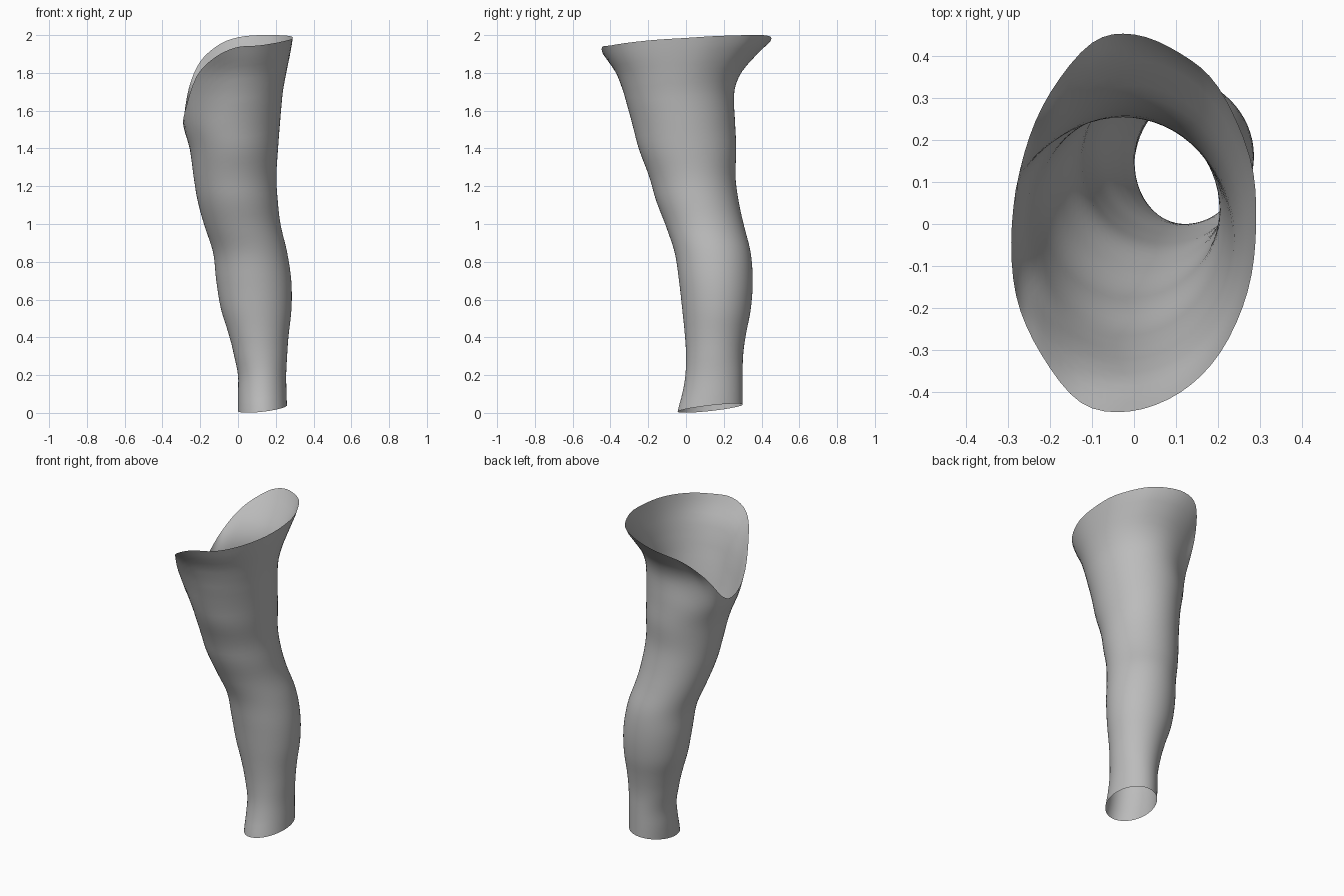
import bpy
import bmesh
from math import sin, cos, pi
from mathutils import Vector

cube = bpy.data.objects.get("Cube")
if cube:
    bpy.data.objects.remove(cube, do_unlink=True)

COLUMNS, ROWS = 64, 56
FLARE = 0.35  # height over which the wall turns out into the rim

# Leg cross-sections: height, x min, x max, y min, y max
SECTIONS = [Vector(s) for s in (
    (0, 0, .26, -.045, .3),
    (.1, 0, .257, -.02, .3),
    (.2, 0, .255, -.003, .3),
    (.3, -.02, .26, 0, .302),
    (.4, -.045, .267, -.005, .315),
    (.55, -.09, .283, -.02, .343),
    (.7, -.115, .282, -.037, .353),
    (.85, -.132, .26, -.06, .342),
    (1, -.18, .225, -.11, .305),
    (1.13, -.215, .21, -.16, .277),
    (1.25, -.235, .203, -.195, .262),
    (1.4, -.255, .212, -.25, .266),
    (1.53, -.287, .222, -.285, .26),
    (1.7, -.285, .237, -.33, .255),
    (1.8, -.285, .255, -.365, .29),
    (1.9, -.285, .275, -.42, .37),
    (2, -.29, .29, -.46, .45),
)]

# Slanted top rim, counter-clockwise from the +x side
RIM = [Vector(p) for p in (
    (.29, 0, 1.985), (.275, .16, 1.995), (.2, .325, 2), (.11, .405, 2),
    (0, .45, 1.988), (-.1, .43, 1.95), (-.2, .31, 1.86), (-.26, .17, 1.72),
    (-.29, 0, 1.54), (-.28, -.17, 1.6), (-.22, -.31, 1.78),
    (-.125, -.425, 1.88), (-.01, -.445, 1.935), (.11, -.4, 1.945),
    (.205, -.305, 1.96), (.27, -.16, 1.975),
)]


def spline(a, b, c, d, f):
    """Smooth curve from b to c."""
    return b + 0.5 * f * (c - a + f * (2 * a - 5 * b + 4 * c - d
                                       + f * (3 * (b - c) + d - a)))


def rim_point(turn):
    i = int(turn * len(RIM))
    f = turn * len(RIM) - i
    return spline(*(RIM[(i + k) % len(RIM)] for k in (-1, 0, 1, 2)), f)


def wall_point(angle, z):
    """Point on the elliptical section at height z."""
    last = len(SECTIONS) - 1
    i = max(k for k in range(last) if SECTIONS[k][0] <= max(z, 0))
    b, c = SECTIONS[i], SECTIONS[i + 1]
    f = (z - b[0]) / (c[0] - b[0])
    s = spline(SECTIONS[max(i - 1, 0)], b, c, SECTIONS[min(i + 2, last)], f)
    _, x0, x1, y0, y1 = s
    return Vector(((x0 + x1 + (x1 - x0) * cos(angle)) / 2,
                   (y0 + y1 + (y1 - y0) * sin(angle)) / 2, z))


# Open sleeve lofted from the slanted ankle hem up to the rim
bm = bmesh.new()
grid = []
for col in range(COLUMNS):
    angle = 2 * pi * col / COLUMNS
    rim = rim_point(col / COLUMNS)
    hem = 0.025 + 0.015 * cos(angle) + 0.019 * sin(angle)
    offset = rim - wall_point(angle, rim.z)
    column = []
    for row in range(ROWS + 1):
        z = hem + (rim.z - hem) * row / ROWS
        blend = max(0, 1 - (rim.z - z) / FLARE) ** 2
        column.append(bm.verts.new(wall_point(angle, z) + offset * blend))
    grid.append(column)
for col in range(COLUMNS):
    left, right = grid[col], grid[(col + 1) % COLUMNS]
    for row in range(ROWS):
        bm.faces.new((left[row], right[row], right[row + 1], left[row + 1]))

mesh = bpy.data.meshes.new("leg_sleeve")
bm.to_mesh(mesh)
bm.free()
sleeve = bpy.data.objects.new("leg_sleeve", mesh)
bpy.context.collection.objects.link(sleeve)
mesh.shade_smooth()

# Plain grey material
grey = bpy.data.materials.new("plain_grey")
grey.use_nodes = True
color = (0.5, 0.5, 0.5, 1)
grey.diffuse_color = color
grey.node_tree.nodes["Principled BSDF"].inputs["Base Color"].default_value = color
mesh.materials.append(grey)
